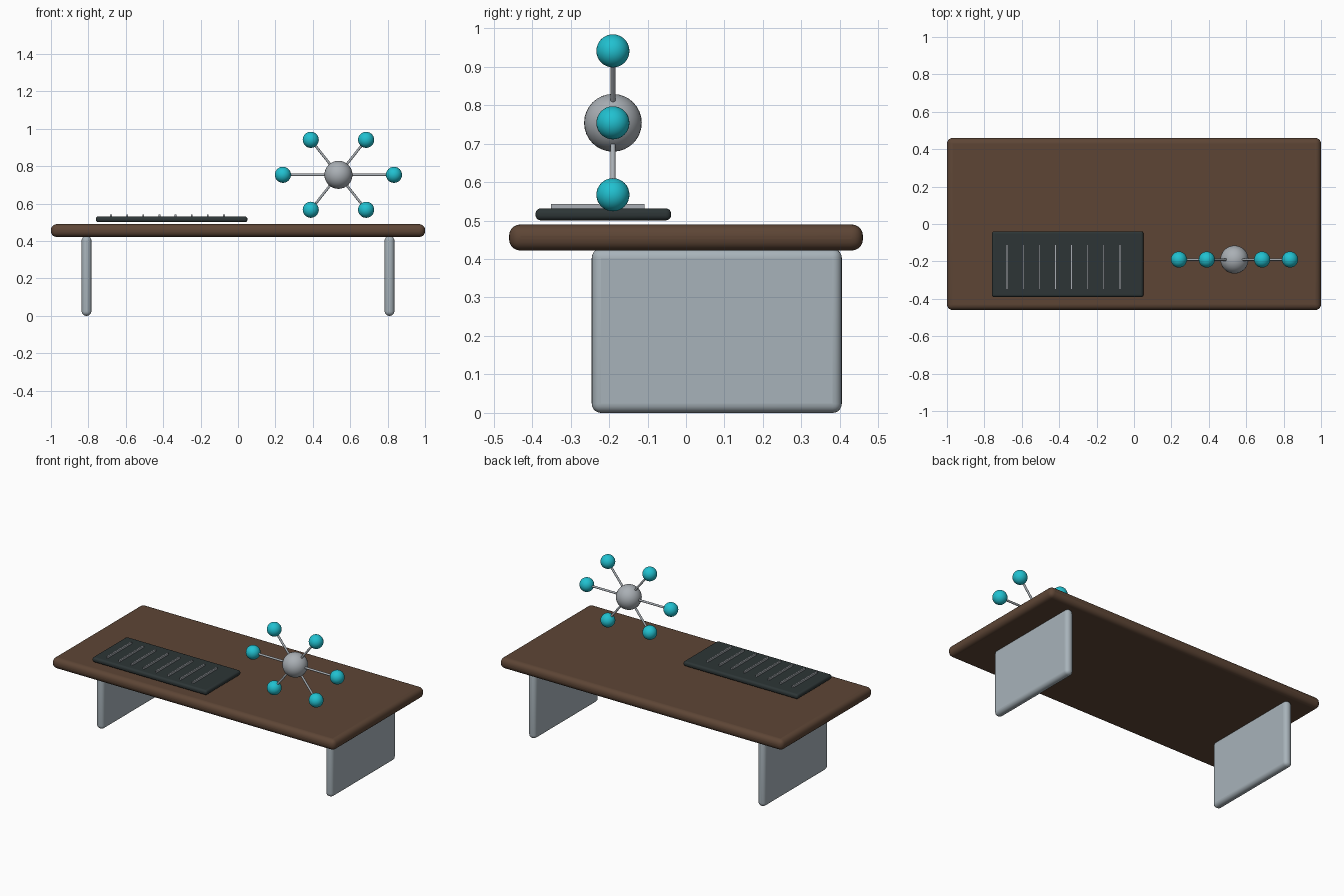
import bpy
import math
from mathutils import Vector

cube = bpy.data.objects.get("Cube")
if cube:
    bpy.data.objects.remove(cube, do_unlink=True)


def material(name, rgb):
    m = bpy.data.materials.new(name)
    m.use_nodes = True
    color = (*rgb, 1.0)
    m.diffuse_color = color
    m.node_tree.nodes["Principled BSDF"].inputs["Base Color"].default_value = color
    return m


WOOD = material("brown wood", (0.11, 0.06, 0.036))
STEEL = material("pale steel", (0.39, 0.45, 0.49))
DARK = material("dark slate", (0.026, 0.036, 0.037))
SILVER = material("silver", (0.40, 0.43, 0.46))
TEAL = material("teal", (0.015, 0.53, 0.63))


def finish(name, mat):
    obj = bpy.context.object
    obj.name = name
    obj.data.name = name
    obj.data.materials.append(mat)
    bpy.ops.object.shade_smooth_by_angle(angle=math.radians(35))
    return obj


def box(name, mat, center, size, bevel=0.0):
    bpy.ops.mesh.primitive_cube_add(size=1, location=center)
    bpy.context.object.scale = size
    bpy.ops.object.transform_apply(location=False, rotation=False, scale=True)
    obj = finish(name, mat)
    if bevel:
        mod = obj.modifiers.new("rounded edges", "BEVEL")
        mod.width = bevel
        mod.segments = 5
    return obj


def ball(name, mat, center, radius):
    bpy.ops.mesh.primitive_uv_sphere_add(segments=32, ring_count=16,
                                         radius=radius, location=center)
    return finish(name, mat)


def rod(name, mat, start, end, radius):
    axis = end - start
    bpy.ops.mesh.primitive_cylinder_add(vertices=16, radius=radius,
                                        depth=axis.length,
                                        location=(start + end) / 2)
    bpy.context.object.rotation_euler = axis.to_track_quat("Z", "Y").to_euler()
    return finish(name, mat)


# Table: rounded top on two slab legs
box("table_top", WOOD, (0, 0, 0.456), (2.0, 0.92, 0.068), 0.03)
for side, label in ((1, "left"), (-1, "right")):
    box(label + "_leg", STEEL, (side * 0.81, 0.08, 0.2135),
        (0.052, 0.65, 0.427), 0.024)

# Control panel with a row of thin raised strips
box("panel", DARK, (-0.355, -0.215, 0.516), (0.81, 0.352, 0.031), 0.013)
for i in range(8):
    box(f"panel_strip_{i + 1}", SILVER, (-0.679 + i * 0.0863, -0.23, 0.536),
        (0.009, 0.243, 0.014))

# Hub ball with six satellite balls joined by rods
hub = Vector((0.537, -0.19, 0.754))
ball("hub_ball", SILVER, hub, 0.075)
offsets = [(sx * 0.148, sz * 0.187) for sx in (-1, 1) for sz in (-1, 1)]
offsets += [(-0.297, 0), (0.297, 0)]
for i, (dx, dz) in enumerate(offsets, 1):
    tip = hub + Vector((dx, 0, dz))
    rod(f"spoke_{i}", SILVER, hub, tip, 0.0065)
    ball(f"outer_ball_{i}", TEAL, tip, 0.043)
